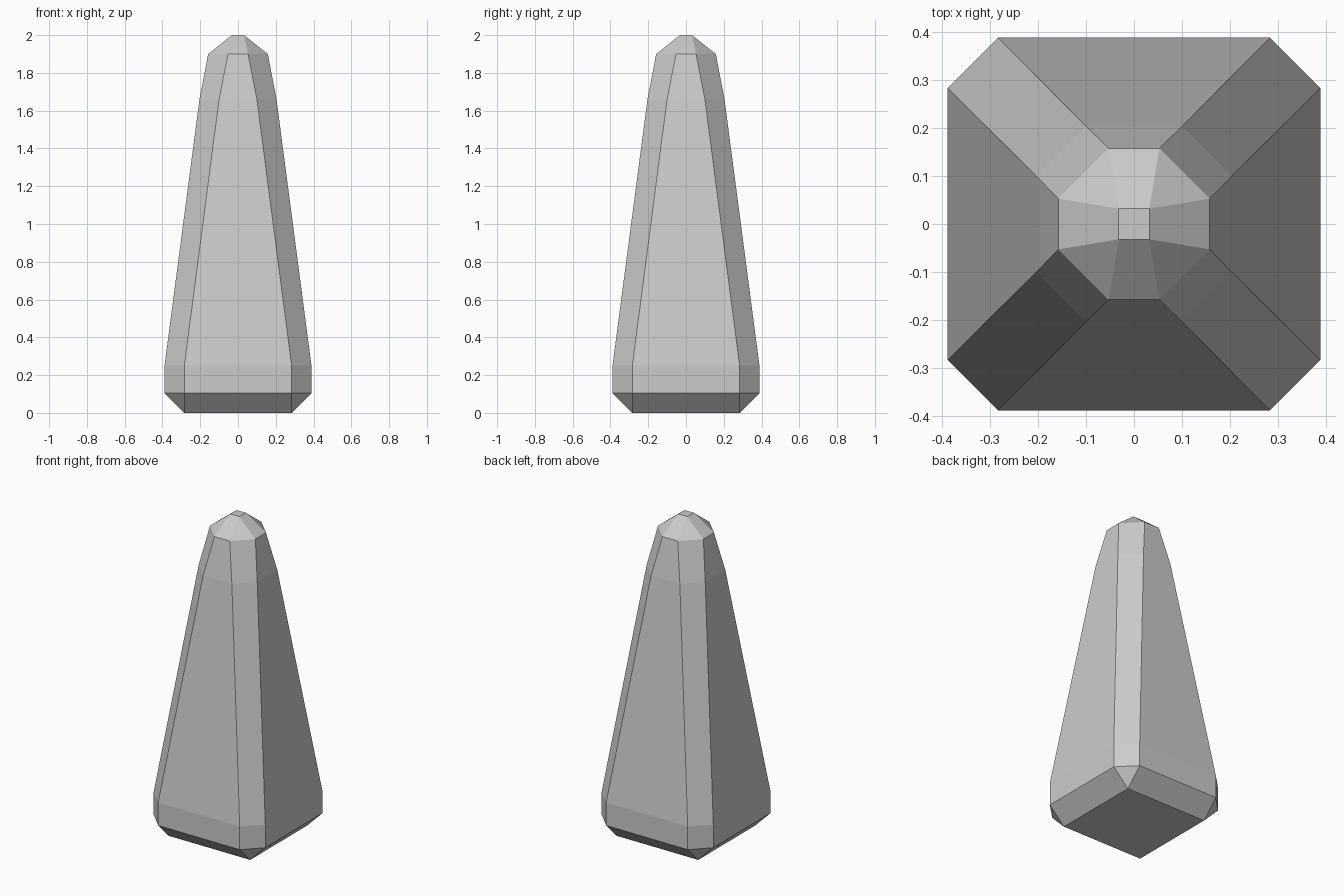
import bpy, bmesh

if "Cube" in bpy.data.objects:
    bpy.data.objects.remove(bpy.data.objects["Cube"])

# Profile rings: (height, half width, half length of each straight side)
RINGS = [
    (0.00, 0.284, 0.284),   # square foot
    (0.105, 0.389, 0.284),  # top of lower chamfer
    (0.25, 0.389, 0.284),   # start of taper
    (1.66, 0.204, 0.100),   # steeper taper ends
    (1.90, 0.158, 0.053),   # shoulder
    (2.00, 0.032, 0.032),   # small square tip
]


def ring_points(h, c):
    """Square outline with chamfered corners, counter-clockwise."""
    return [(h, -c), (h, c), (c, h), (-c, h),
            (-h, c), (-h, -c), (-c, -h), (c, -h)]


# Tapered obelisk body lofted through the rings
bm = bmesh.new()
loops = [[bm.verts.new((x, y, z)) for x, y in ring_points(h, c)]
         for z, h, c in RINGS]
for low, high in zip(loops, loops[1:]):
    for i in range(8):
        j = (i + 1) % 8
        bm.faces.new((low[i], low[j], high[j], high[i]))
bm.faces.new(loops[0][::-1])
bm.faces.new(loops[-1])

# Collapse the doubled corners of the square ends into corner triangles
bmesh.ops.remove_doubles(bm, verts=bm.verts[:], dist=0.0005)
bmesh.ops.recalc_face_normals(bm, faces=bm.faces[:])

mesh = bpy.data.meshes.new("tapered_post")
bm.to_mesh(mesh)
bm.free()
bpy.context.collection.objects.link(bpy.data.objects.new("tapered_post", mesh))
